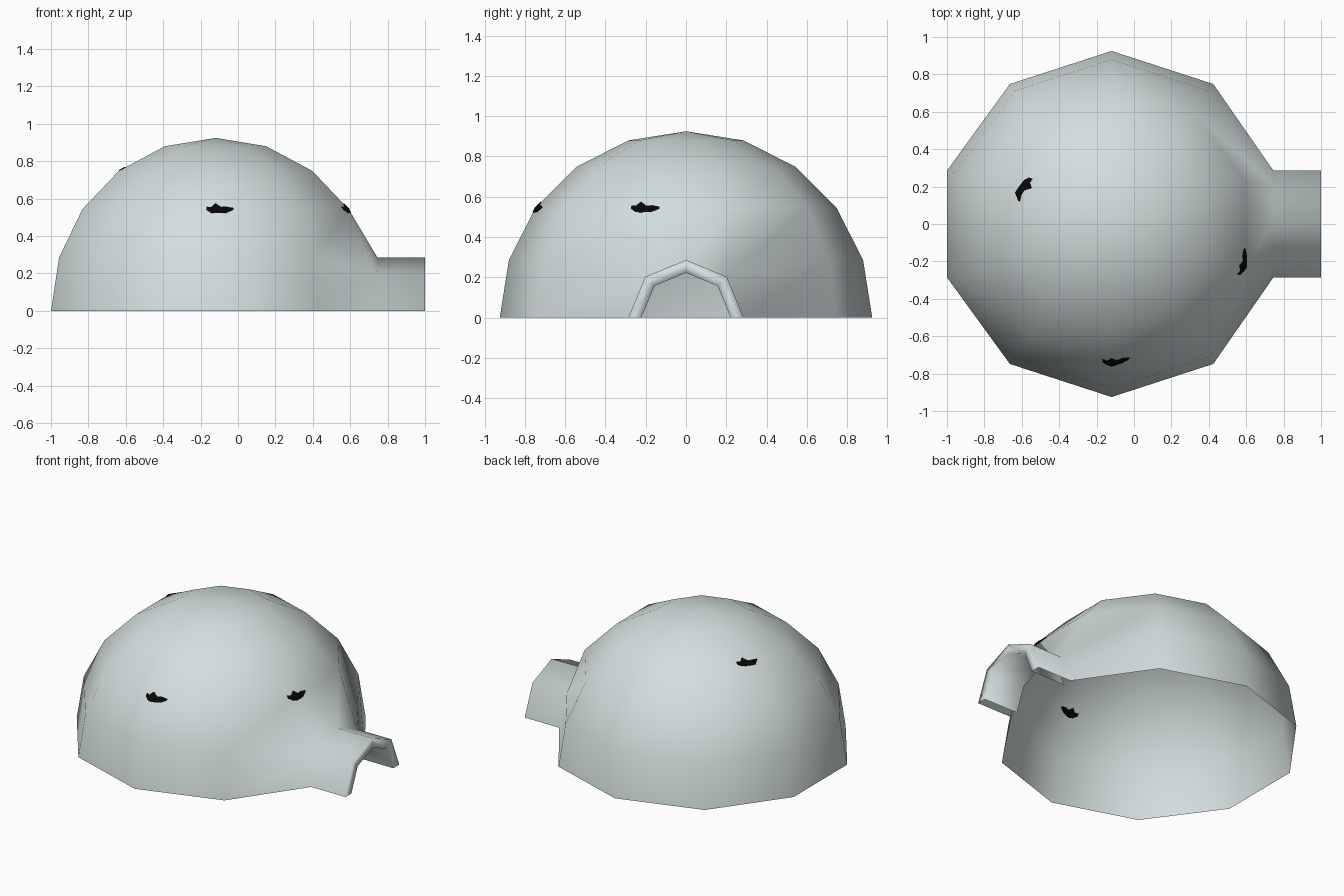
import bpy, bmesh, math
from mathutils import Vector

if "Cube" in bpy.data.objects:
    bpy.data.objects.remove(bpy.data.objects["Cube"])

R, CX, N = 0.925, -0.12, 10
STEP = math.radians(18)
ARCH_X, END_X = 0.745, 1.0


def material(name, rgb):
    m = bpy.data.materials.new(name)
    m.diffuse_color = (*rgb, 1)
    m.use_nodes = True
    m.node_tree.nodes["Principled BSDF"].inputs["Base Color"].default_value = m.diffuse_color
    return m


ice = material("pale ice", (0.66, 0.735, 0.735))
black = material("black", (0.002, 0.002, 0.002))


def make_object(name, bm, mat):
    me = bpy.data.meshes.new(name)
    bm.to_mesh(me)
    bm.free()
    me.materials.append(mat)
    ob = bpy.data.objects.new(name, me)
    bpy.context.collection.objects.link(ob)
    return ob


# Dome rings: corners at -18, 18, 54 ... degrees, five rings below the apex
rings = []
for j in range(5):
    r, z = R * math.cos(j * STEP), R * math.sin(j * STEP)
    rings.append([Vector((CX + r * math.cos((2 * k - 1) * STEP),
                          r * math.sin((2 * k - 1) * STEP), z)) for k in range(N)])


# Tunnel arch: half of an octagon
def arch(x, r):
    return [Vector((x, -r * math.cos(i * math.pi / 4), r * math.sin(i * math.pi / 4)))
            for i in range(5)]


door = arch(ARCH_X, 0.286)
# the doorway corners of the dome are pulled onto the arch
rings[0][0], rings[1][0], rings[1][1], rings[0][1] = door[0], door[1], door[3], door[4]

# Dome and tunnel as one smooth skin
bm = bmesh.new()
V = [[bm.verts.new(p) for p in ring] for ring in rings]
apex = bm.verts.new((CX, 0, R))
crown = bm.verts.new(door[2])
for j in range(4):
    for k in range(N):
        n = (k + 1) % N
        if k == 0 and j == 0:
            continue                                  # doorway
        if k == 0 and j == 1:                         # panels over the doorway
            bm.faces.new((V[1][0], crown, V[2][0]))
            bm.faces.new((crown, V[2][1], V[2][0]))
            bm.faces.new((crown, V[1][1], V[2][1]))
            continue
        bm.faces.new((V[j][k], V[j][n], V[j + 1][n], V[j + 1][k]))
for k in range(N):
    bm.faces.new((V[4][k], V[4][(k + 1) % N], apex))

# outer wall, end rim and inner wall of the tunnel
rows = [[V[0][0], V[1][0], crown, V[1][1], V[0][1]]]
for x, r in ((END_X, 0.286), (END_X, 0.222), (ARCH_X, 0.222)):
    rows.append([bm.verts.new(p) for p in arch(x, r)])
for a, b in zip(rows, rows[1:]):
    for i in range(4):
        bm.faces.new((a[i], b[i], b[i + 1], a[i + 1]))
bmesh.ops.recalc_face_normals(bm, faces=bm.faces)
for f in bm.faces:
    f.smooth = True
make_object("dome_and_tunnel", bm, ice)


# Small black marks lying on the dome facets
def ring_point(j, a):
    k = math.floor(a)
    return rings[j][k % N].lerp(rings[j][(k + 1) % N], a - k)


def on_dome(j, k, u, v):
    edge = (rings[j][k] - rings[j][(k + 1) % N]).length
    a = k + u / edge
    p = ring_point(j, a)
    q = ring_point(j + (1 if v >= 0 else -1), a)
    return p + (q - p).normalized() * abs(v)


# columns of the mark: distance along, lower edge, upper edge
MARK = [(-0.05, -0.005, 0.015), (-0.025, -0.022, 0.012), (0, -0.024, 0.042),
        (0.03, -0.024, 0.014), (0.06, -0.022, 0.016), (0.10, -0.002, 0.006)]


def mark(name, j, k, du=0, dv=0):
    bm = bmesh.new()
    cols = [[bm.verts.new(on_dome(j, k, u + du, v + dv)) for v in (lo, 0, hi)]
            for u, lo, hi in MARK]
    for a, b in zip(cols, cols[1:]):
        for i in range(2):
            bm.faces.new((a[i], b[i], b[i + 1], a[i + 1]))
    ob = make_object(name, bm, black)
    s = ob.modifiers.new("plate", 'SOLIDIFY')
    s.thickness, s.offset = 0.008, 0


mark("front_mark", 2, 8)
mark("right_mark", 2, 0)
mark("back_mark", 3, 5, -0.06, 0.025)
